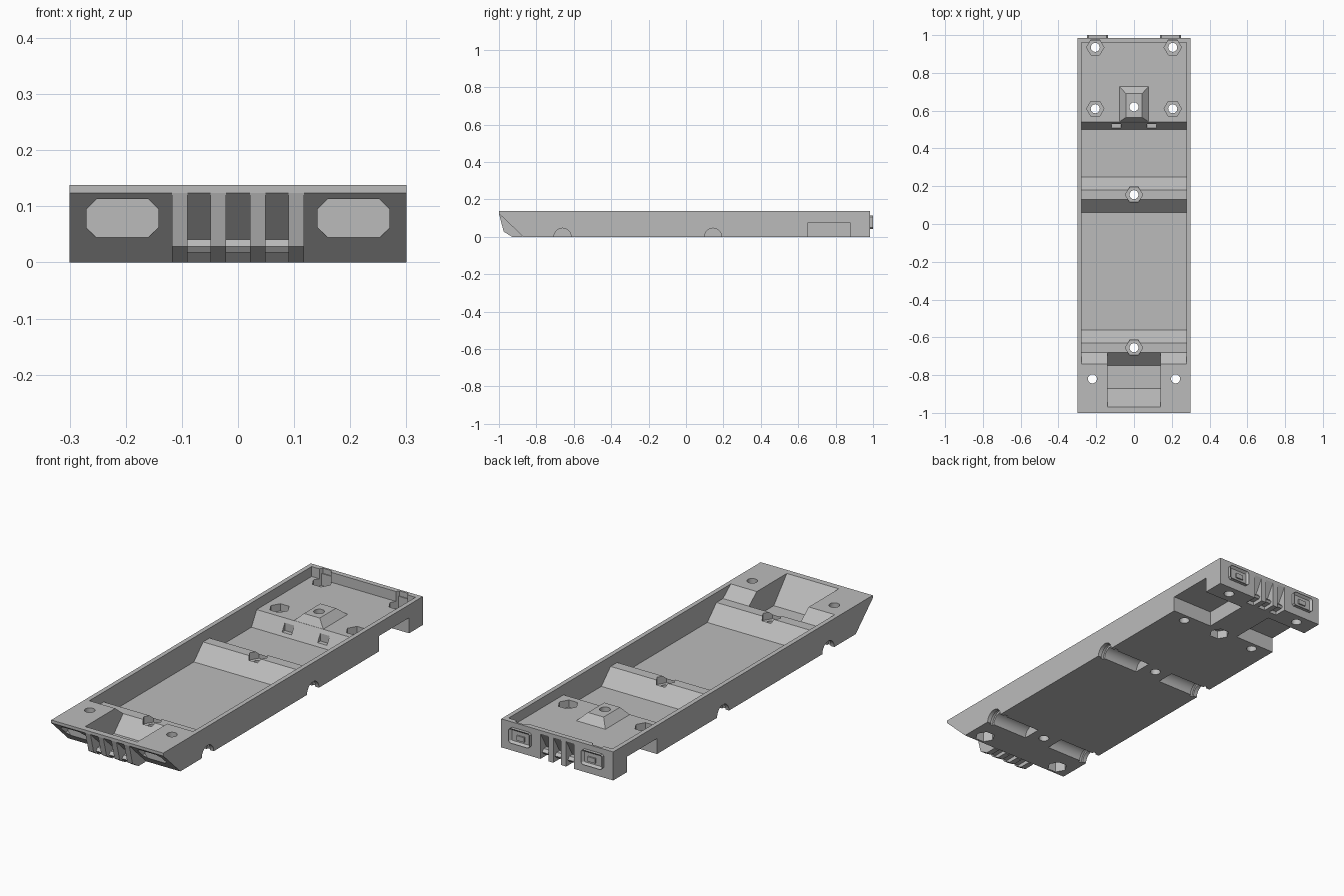
import bpy, bmesh, math
from mathutils import Vector

if "Cube" in bpy.data.objects:
    bpy.data.objects.remove(bpy.data.objects["Cube"])

grey = bpy.data.materials.new("plain_grey")
grey.use_nodes = True
colour = (0.5, 0.5, 0.5, 1)
grey.diffuse_color = colour
grey.node_tree.nodes["Principled BSDF"].inputs["Base Color"].default_value = colour


def finish(name, bm):
    bmesh.ops.recalc_face_normals(bm, faces=bm.faces)
    mesh = bpy.data.meshes.new(name)
    bm.to_mesh(mesh)
    bm.free()
    mesh.materials.append(grey)
    obj = bpy.data.objects.new(name, mesh)
    bpy.context.collection.objects.link(obj)
    return obj


def prism(name, profile, axis, lo, hi, inset=0):
    """Extrude a 2D outline along an axis; optionally sink a panel in the far end."""
    place = {"X": lambda p, t: (t, p[0], p[1]),
             "Y": lambda p, t: (p[0], t, p[1]),
             "Z": lambda p, t: (p[0], p[1], t)}[axis]
    bm = bmesh.new()
    face = bm.faces.new([bm.verts.new(place(p, lo)) for p in profile])
    ext = bmesh.ops.extrude_face_region(bm, geom=[face])["geom"]
    moved = [v for v in ext if isinstance(v, bmesh.types.BMVert)]
    bmesh.ops.translate(bm, verts=moved, vec=Vector(place((0, 0), hi - lo)))
    bmesh.ops.recalc_face_normals(bm, faces=bm.faces)
    if inset:
        end = [f for f in bm.faces if all(v in moved for v in f.verts)]
        bmesh.ops.inset_region(bm, faces=end, thickness=inset, depth=-inset)
    return finish(name, bm)


def circle(cx, cy, r, n):
    return [(cx + r * math.cos(2 * math.pi * i / n),
             cy + r * math.sin(2 * math.pi * i / n)) for i in range(n)]


def clipped_rect(x0, x1, z0, z1, c):
    return [(x0 + c, z0), (x1 - c, z0), (x1, z0 + c), (x1, z1 - c),
            (x1 - c, z1), (x0 + c, z1), (x0, z1 - c), (x0, z0 + c)]


def rect(x0, x1, y0, y1):
    return [(x0, y0), (x1, y0), (x1, y1), (x0, y1)]


def combine(target, tool, operation="DIFFERENCE"):
    mod = target.modifiers.new("combine", "BOOLEAN")
    mod.operation = operation
    mod.solver = "EXACT"
    mod.object = tool
    bpy.context.view_layer.objects.active = target
    bpy.ops.object.modifier_apply(modifier=mod.name)
    bpy.data.objects.remove(tool)


def cut(profile, axis, lo, hi):
    combine(chassis, prism("cutter", profile, axis, lo, hi))


# Chassis block with an undercut nose
TOP, FLOOR, SHELF = 0.138, 0.02, 0.09
chassis = prism("chassis", [(-1, TOP), (-1, 0.124), (-0.87, 0), (0.985, 0), (0.985, TOP)],
                "X", -0.3, 0.3)

# Open tray with axle humps and rear shelf
cut([(-0.74, 0.2), (-0.74, TOP), (-0.68, SHELF), (-0.63, SHELF), (-0.56, FLOOR),
     (0.06, FLOOR), (0.13, SHELF), (0.18, SHELF), (0.25, FLOOR), (0.5, FLOOR),
     (0.54, SHELF), (0.96, SHELF), (0.96, 0.2)], "X", -0.278, 0.278)

# Front pocket
cut([(-0.97, 0.2), (-0.97, TOP), (-0.87, FLOOR), (-0.75, FLOOR), (-0.68, SHELF),
     (-0.66, 0.11), (-0.66, 0.2)], "X", -0.139, 0.139)

# Screw mount on the rear shelf
bm = bmesh.new()
low = [bm.verts.new((x, y, 0.088)) for x, y in rect(-0.08, 0.08, 0.54, 0.73)]
high = [bm.verts.new((x, y, 0.125)) for x, y in rect(-0.042, 0.042, 0.565, 0.69)]
bm.faces.new(low)
bm.faces.new(high)
for i in range(4):
    j = (i + 1) % 4
    bm.faces.new((low[i], low[j], high[j], high[i]))
combine(chassis, finish("screw_mount", bm), "UNION")

# Screw holes with hexagonal nut recesses from above
for x, y in [(0, -0.655), (0, 0.155), (-0.205, 0.61), (0.205, 0.61),
             (-0.205, 0.935), (0.205, 0.935)]:
    cut(circle(x, y, 0.046, 6), "Z", 0.055, 0.3)
    cut(circle(x, y, 0.024, 16), "Z", -0.1, 0.3)

# Screw holes with nut recesses from below
for x, y, depth in [(0, 0.62, 0.04), (-0.22, -0.82, 0.05), (0.22, -0.82, 0.05)]:
    cut(circle(x, y, 0.046, 6), "Z", -0.1, depth)
    cut(circle(x, y, 0.024, 16), "Z", -0.1, 0.3)

for side in (-1, 1):
    def span(a, b):
        return sorted((side * a, side * b))

    # Axle troughs with a washer groove near the outer wall
    for y in (-0.66, 0.145):
        cut(circle(y, 0, 0.046, 32), "X", *span(0.07, 0.4))
        cut(circle(y, 0, 0.056, 32), "X", *span(0.262, 0.28))
    # Rear underside notches
    cut(rect(0.65, 0.88, -0.1, 0.075), "X", *span(0.08, 0.4))
    # Cable slots in the shelf step
    cut(rect(0.48, 0.53, 0.035, 0.2), "X", *span(0.07, 0.12))
    # Headlight recesses
    x0, x1 = span(0.142, 0.27)
    cut(clipped_rect(x0, x1, 0.044, 0.113, 0.018), "Y", -1.1, -0.916)

    # Tail lamps: raised frame, sunk panel, small lens
    x0, x1 = span(0.138, 0.25)
    prism("tail_lamp", clipped_rect(x0, x1, 0.042, 0.113, 0.008), "Y", 0.97, 1.0, 0.011)
    x0, x1 = span(0.17, 0.21)
    prism("tail_lens", rect(x0, x1, 0.062, 0.085), "Y", 0.98, 0.996)

# Front and rear grilles: fins, slots and small lower bars
for x in (-0.104, -0.035, 0.035, 0.104):
    prism("front_grille_fin", [(-1, 0.124), (-0.975, 0.028), (-0.93, 0), (-0.875, 0.0),
                               (-0.875, 0.005), (-0.985, 0.124)], "X", x - 0.014, x + 0.014)
for x in (-0.069, 0, 0.069):
    a, b = x - 0.021, x + 0.021
    prism("front_grille_bar", [(-0.95, 0.018), (-0.957, 0.028), (-0.945, 0.041),
                               (-0.9, 0.041), (-0.88, 0.018)], "X", a, b)
    cut([(0.985, 0.122), (0.925, 0.02), (0.925, -0.1), (1.1, -0.1), (1.1, 0.122)],
        "X", a, b)
    prism("rear_grille_bar", [(0.92, 0.018), (0.965, 0.018), (0.972, 0.028),
                              (0.96, 0.041), (0.92, 0.041)], "X", a, b)

# Smooth the round holes, keep edges sharp
bpy.ops.object.select_all(action="DESELECT")
chassis.select_set(True)
bpy.context.view_layer.objects.active = chassis
bpy.ops.object.shade_smooth_by_angle(angle=math.radians(25))
